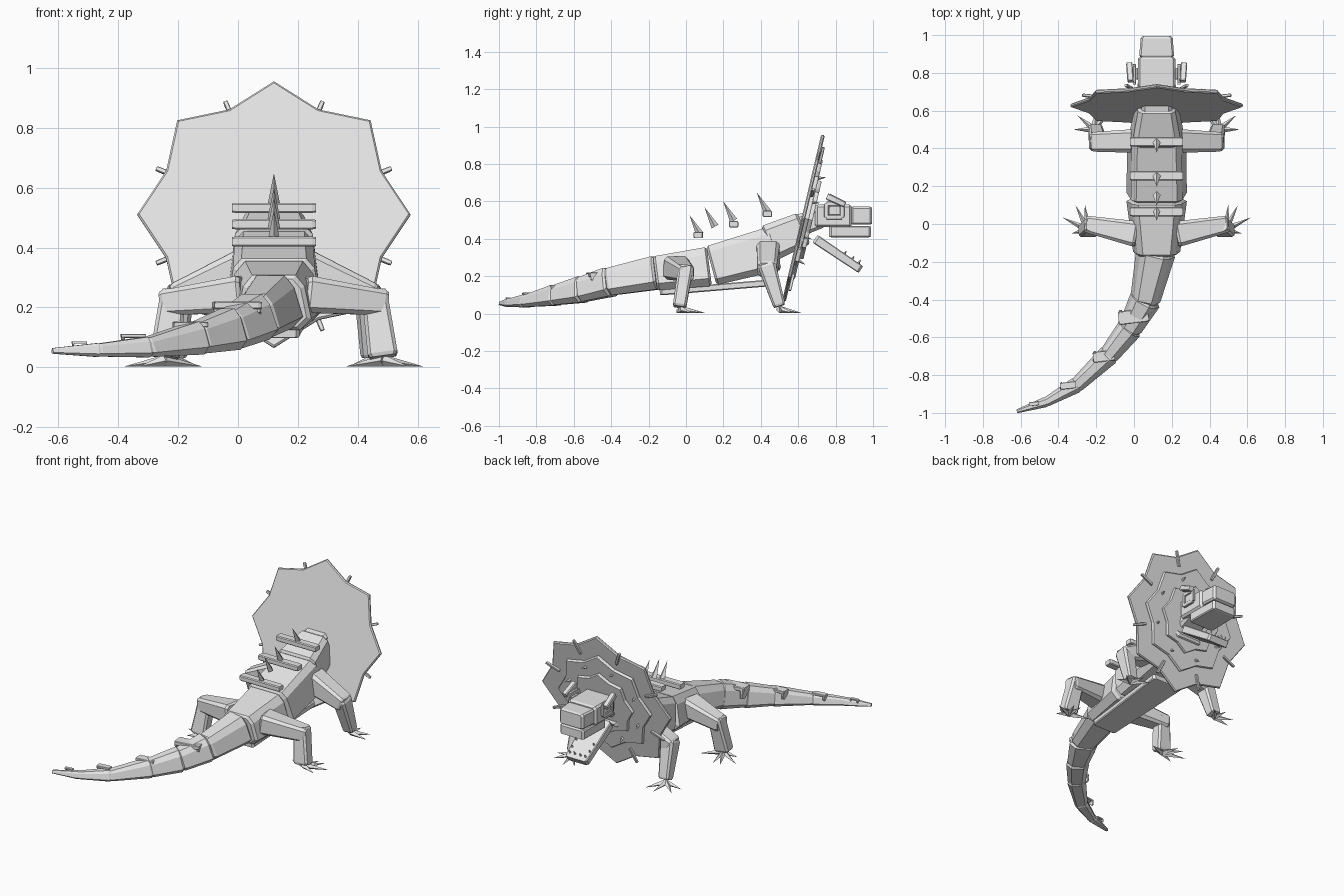
import bpy, bmesh, math
from mathutils import Vector, Matrix

if "Cube" in bpy.data.objects:
    bpy.data.objects.remove(bpy.data.objects["Cube"])

CX = 0.12  # body centre line
grey = bpy.data.materials.new("plain grey")
grey.diffuse_color = (0.8, 0.8, 0.8, 1)
grey.use_nodes = True
grey.node_tree.nodes["Principled BSDF"].inputs["Base Color"].default_value = grey.diffuse_color


def finish(name, bm):
    bmesh.ops.recalc_face_normals(bm, faces=bm.faces)
    me = bpy.data.meshes.new(name)
    bm.to_mesh(me)
    bm.free()
    me.materials.append(grey)
    ob = bpy.data.objects.new(name, me)
    bpy.context.collection.objects.link(ob)
    return ob


def skin(bm, rings):
    """Join rings of points into a closed solid."""
    vs = [[bm.verts.new(p) for p in r] for r in rings]
    n = len(vs[0])
    for a, b in zip(vs, vs[1:]):
        for i in range(n):
            bm.faces.new((a[i], a[(i + 1) % n], b[(i + 1) % n], b[i]))
    bm.faces.new(vs[0][::-1])
    bm.faces.new(vs[-1])


def limb(name, a, b, sa, sb, top=1.0, ch=0.3, up=(0, 0, 1), bm=None):
    """Chamfered block from a to b; sa, sb are half width and half height."""
    own = bm is None
    bm = bm or bmesh.new()
    a, b = Vector(a), Vector(b)
    d = (b - a).normalized()
    side = d.cross(Vector(up)).normalized()
    u = side.cross(d)

    def ring(p, s, k):
        w, h = s[0] * k, s[1] * k
        c = ch * min(w, h)
        pts = [(w, h - c), (w - c, h), (c - w, h), (-w, h - c),
               (-w, c - h), (c - w, -h), (w - c, -h), (w, c - h)]
        return [p + side * x * (top if z > 0 else 1) + u * z for x, z in pts]

    e = d * min(0.12 * (b - a).length, 0.012)
    skin(bm, [ring(a, sa, 0.87), ring(a + e, sa, 1), ring(b - e, sb, 1), ring(b, sb, 0.87)])
    return finish(name, bm) if own else None


def block(name, lo, hi):
    """Upright chamfered block between two y/z corners: (half width, y, z)."""
    w = lo[0]
    z, h = (lo[2] + hi[2]) / 2, (hi[2] - lo[2]) / 2
    return limb(name, (CX, lo[1], z), (CX, hi[1], z), (w, h), (hi[0], h), ch=0.2)


def spike(bm, base, tip, r, n=4):
    base, tip = Vector(base), Vector(tip)
    d = tip - base
    m = Matrix.Translation((base + tip) / 2) @ d.to_track_quat('Z', 'Y').to_matrix().to_4x4()
    bmesh.ops.create_cone(bm, cap_ends=True, segments=n, radius1=r, radius2=0,
                          depth=d.length, matrix=m)


# Trunk
limb("hips", (CX, -.165, .215), (CX, .125, .252), (.125, .092), (.16, .105), .82, .4)
limb("torso", (CX, .135, .256), (CX, .48, .35), (.16, .108), (.155, .12), .85, .3)
limb("neck", (CX, .44, .375), (CX, .63, .455), (.145, .1), (.11, .09), .9, .3)
limb("throat", (CX, .60, .47), (CX, .73, .51), (.08, .06), (.08, .05))
limb("belly_plate", (CX, -.14, .115), (CX, .46, .165), (.085, .018), (.11, .018))

# Tail: centre x, y, z, half width, half height
tail = [(.115, -.15, .22, .105, .09), (.06, -.40, .172, .085, .078),
        (-.02, -.55, .13, .068, .07), (-.13, -.69, .1, .056, .056),
        (-.30, -.85, .068, .042, .034), (-.46, -.94, .058, .027, .023),
        (-.62, -.992, .055, .012, .011)]
for i, (p, q) in enumerate(zip(tail, tail[1:])):
    a, b = Vector(p[:3]), Vector(q[:3])
    limb("tail_segment_%d" % (i + 1), a, b + (b - a).normalized() * (.015 if i < 5 else 0),
         p[3:], (q[3] * .95, q[4] * .95), .75, .45)

# Tail saddles: centre x, y, top z, half width, half length
for i, (x, y, z, w, l) in enumerate([(-.003, -.49, .22, .08, .036), (-.16, -.7, .152, .057, .028),
                                     (-.35, -.855, .112, .041, .018), (-.53, -.952, .087, .025, .01)]):
    bm = bmesh.new()
    t = w * .16
    ax = Vector((1, .12, 0)).normalized()
    c = Vector((x, y, z - t))
    limb("", c - ax * w, c + ax * w, (l, t), (l, t), bm=bm)
    for s in (-1, 1):
        foot = c + ax * s * w * .85
        limb("", foot, foot - Vector((0, -l * .8, w * .75)), (t, l), (t * .6, l * .5), up=(0, 1, 0), bm=bm)
    finish("tail_saddle_%d" % (i + 1), bm)

# Floating back bars and the spikes above them
for i, (y, z) in enumerate([(.065, .42), (.255, .478), (.435, .533)]):
    limb("back_bar_%d" % (i + 1), (CX - .14, y, z), (CX + .14, y, z), (.025, .017), (.025, .017))
bm = bmesh.new()
for y, z in [(.075, .422), (.155, .465), (.255, .497), (.435, .543)]:
    spike(bm, (CX, y, z), (CX, y - .057, z + .105), .021)
finish("back_spikes", bm)

# Frill: three stepped star plates in a plane leaning forward
tilt = Matrix.Translation((CX, .628, .51)) @ Matrix.Rotation(-math.atan(.235), 4, 'X')


def star(name, scale, y0, y1):
    def ring(y, k):
        r = []
        for i in range(16):
            t = math.pi * i / 8
            rad = (.457, .39)[i % 2] * scale * k
            r.append(tilt @ Vector((rad * math.sin(t), y, rad * math.cos(t))))
        return r
    bm = bmesh.new()
    m = (y1 - y0) * .3
    skin(bm, [ring(y0, .985), ring(y0 + m, 1), ring(y1 - m, 1), ring(y1, .985)])
    finish(name, bm)


star("frill_outer", 1, -.01, .01)
star("frill_middle", .72, .008, .03)
star("frill_inner", .47, .028, .05)

# Rods radiating across the valleys of the frill
bm = bmesh.new()
for i in range(8):
    t = math.pi * (2 * i + 1) / 8
    d = Vector((math.sin(t), 0, math.cos(t)))
    ends = [tilt @ (d * r + Vector((0, .017, 0))) for r in (.33, .425)]
    limb("", *ends, (.008, .008), (.008, .008), up=tilt.to_3x3() @ Vector((0, 1, 0)), bm=bm)
    spike(bm, tilt @ (d * .245 + Vector((0, .028, 0))), tilt @ (d * .26 + Vector((0, .07, 0))), .01)
finish("frill_rods", bm)

# Head
block("skull", (.1, .69, .462), (.1, .885, .582))
block("snout", (.092, .88, .475), (.085, .995, .572))
block("upper_jaw", (.09, .765, .408), (.085, .99, .468))
jaw_a, jaw_b = Vector((CX, .69, .40)), Vector((CX, .935, .235))
limb("lower_jaw", jaw_a, jaw_b, (.085, .025), (.075, .022), ch=.2)
bm = bmesh.new()
jd = (jaw_b - jaw_a).normalized()
ju = Vector((0, -jd.z, jd.y))
for x in (-.055, -.02, .02, .055):
    p = jaw_b - jd * .03 + ju * .018 + Vector((x, 0, 0))
    spike(bm, p, p + ju * .03, .009)
for s in (-1, 1):
    for k in (.07, .12):
        p = jaw_b - jd * k + ju * .018 + Vector((s * .062, 0, 0))
        spike(bm, p, p + ju * .025, .009)
finish("teeth", bm)

# Eyes, brows and legs on both sides
for s, side in ((1, "right"), (-1, "left")):
    def P(x, y, z):
        return Vector((CX + s * x, y, z))

    limb("eye_" + side, P(.11, .765, .55), P(.11, .825, .55), (.012, .025), (.012, .025))
    bm = bmesh.new()
    frame = [(.75, .515), (.835, .515), (.835, .588), (.75, .588)]
    for (y0, z0), (y1, z1) in zip(frame, frame[1:] + frame[:1]):
        limb("", P(.118, y0, z0), P(.118, y1, z1), (.008, .012), (.008, .012),
             up=(0, z1 - z0, y1 - y0), bm=bm)
    finish("eye_frame_" + side, bm)
    limb("brow_" + side, P(.138, .855 - .1, .627), P(.115 + .03, .85, .583), (.017, .018), (.017, .016))

    # Front leg
    limb("upper_arm_" + side, P(.10, .44, .325), P(.335, .435, .235), (.062, .07), (.052, .045))
    limb("forearm_" + side, P(.312, .43, .265), P(.325, .50, .04), (.045, .048), (.036, .033),
         up=(0, 1, 0))
    # Hind leg
    limb("thigh_" + side, P(.10, -.055, .245), P(.375, .0, .215), (.068, .062), (.045, .042))
    limb("shin_" + side, P(.335, .0, .255), P(.365, -.035, .035), (.043, .04), (.05, .036),
         up=(0, 1, 0))

    # Claws fan outwards from each foot
    for part, foot, tips in (
            ("front", P(.33, .50, .022), [(.25, .60), (.32, .62), (.42, .575), (.44, .50)]),
            ("hind", P(.365, -.03, .022), [(.24, .03), (.38, .105), (.43, .1), (.5, .035), (.45, -.05)])):
        bm = bmesh.new()
        for x, y in tips:
            spike(bm, foot, P(x, y, .003), .02, 4)
        for v in bm.verts:
            v.co.z = max(v.co.z, 0)
        finish("%s_claws_%s" % (part, side), bm)
